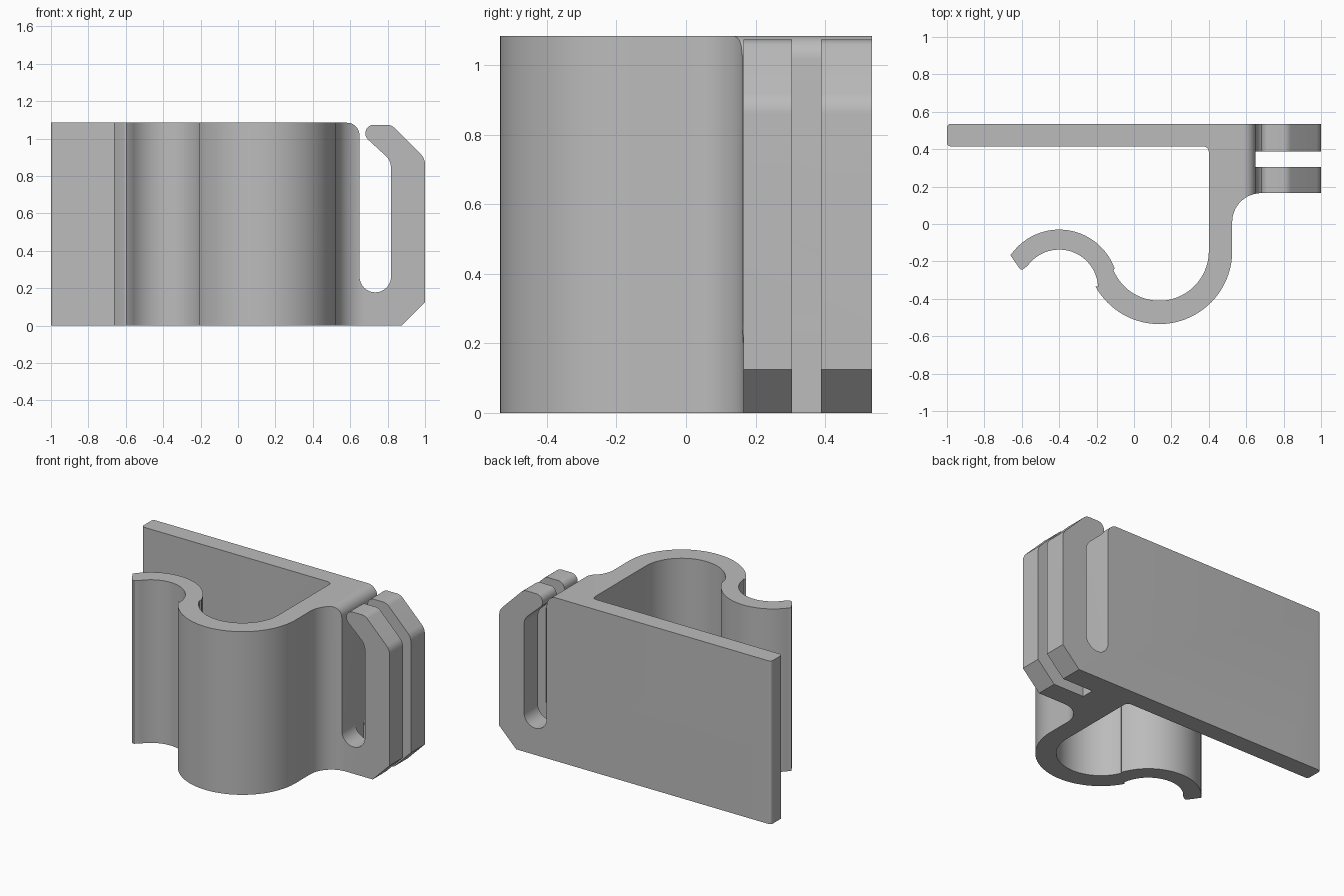
import bpy, bmesh
from math import sin, cos, radians, pi
from mathutils import Vector

if "Cube" in bpy.data.objects:
    bpy.data.objects.remove(bpy.data.objects["Cube"], do_unlink=True)

HEIGHT = 1.085


def arc(cx, cy, r, start, end, steps=24):
    """Points along a circular arc, angles in degrees."""
    angles = [radians(start + (end - start) * i / steps) for i in range(steps + 1)]
    return [(cx + r * cos(a), cy + r * sin(a)) for a in angles]


def fillet(before, corner, after, r, steps=8):
    """Round one corner with a tangent arc of radius r."""
    c = Vector(corner)
    u = (Vector(before) - c).normalized()
    v = (Vector(after) - c).normalized()
    half = u.angle(v) / 2
    centre = c + (u + v).normalized() * (r / sin(half))
    p = c + u * (r * cos(half) / sin(half)) - centre
    q = c + v * (r * cos(half) / sin(half)) - centre
    sweep = pi - 2 * half
    pts = []
    for i in range(steps + 1):
        t = i / steps
        d = (p * sin((1 - t) * sweep) + q * sin(t * sweep)) / sin(sweep)
        pts.append(tuple(centre + d))
    return pts


def prism(name, outline, low, high, place):
    """Extrude a closed outline between two levels."""
    bm = bmesh.new()
    base = bm.faces.new([bm.verts.new(place(a, b, low)) for a, b in outline])
    out = bmesh.ops.extrude_face_region(bm, geom=[base])
    shift = Vector(place(0, 0, high)) - Vector(place(0, 0, low))
    bmesh.ops.translate(bm, vec=shift,
                        verts=[v for v in out["geom"] if isinstance(v, bmesh.types.BMVert)])
    bmesh.ops.recalc_face_normals(bm, faces=bm.faces[:])
    mesh = bpy.data.meshes.new(name)
    bm.to_mesh(mesh)
    bm.free()
    obj = bpy.data.objects.new(name, mesh)
    bpy.context.collection.objects.link(obj)
    return obj


# Plan: back plate, arm, holding cup, curled lip and two hook prongs
back, plate_front, left = 0.535, 0.415, -1.0
plan = fillet((0, back), (left, back), (left, 0), 0.02)
plan += fillet((left, back), (left, plate_front), (0, plate_front), 0.02)
plan += fillet((0, plate_front), (0.4, plate_front), (0.4, 0), 0.03)
plan += arc(0.135, -0.145, 0.265, 0, -157, 40)       # cup inside
plan += arc(-0.4, -0.345, 0.315, 20, 144, 32)        # lip outside
plan += [(-0.662, -0.165), (-0.612, -0.238), (-0.604, -0.243), (-0.595, -0.243)]
plan += arc(-0.4, -0.345, 0.208, 144, 3, 32)         # lip inside
plan += arc(0.135, -0.145, 0.39, 209, 360, 48)       # cup outside
plan += arc(0.68, 0.01, 0.155, 180, 90, 16)          # blend into the hook
plan += [(1, 0.165), (1, 0.305), (0.65, 0.305), (0.65, 0.388), (1, 0.388), (1, back)]
clip = prism("clip_with_hooks", plan, 0, HEIGHT, lambda a, b, h: (a, b, h))

# Side silhouette: rounded shoulder, slot and bent hook tip
side = [(-1.1, -0.0), (-1.1, HEIGHT)]
side += arc(0.582, HEIGHT - 0.068, 0.068, 90, 0, 10)
side += arc(0.734, 0.262, 0.084, 180, 360, 20)
side += fillet((0.818, 0.3), (0.818, 0.88), (0.70, 0.998), 0.09)
side += arc(0.727, 1.028, 0.046, 225, 90, 14)
side += fillet((0.727, 1.074), (0.82, 1.074), (0.99, 0.904), 0.06)
side += fillet((0.82, 1.074), (1.0, 0.894), (1.0, 0.2), 0.08)
side += [(1.0, 0.125), (0.875, 0)]
cutter = prism("silhouette_cutter", side, -0.8, 0.8, lambda a, b, h: (a, h, b))
cutter.hide_render = True

# Keep only what lies inside the silhouette
trim = clip.modifiers.new("trim", "BOOLEAN")
trim.operation = "INTERSECT"
trim.solver = "EXACT"
trim.object = cutter
graph = bpy.context.evaluated_depsgraph_get()
mesh = bpy.data.meshes.new_from_object(clip.evaluated_get(graph))
clip.modifiers.clear()
clip.data = mesh
bpy.data.objects.remove(cutter, do_unlink=True)

# Single grey plastic
grey = bpy.data.materials.new("light_grey")
grey.use_nodes = True
colour = (0.5, 0.5, 0.5, 1)
grey.diffuse_color = colour
grey.node_tree.nodes["Principled BSDF"].inputs["Base Color"].default_value = colour
mesh.materials.clear()
mesh.materials.append(grey)

bpy.ops.object.select_all(action="DESELECT")
clip.select_set(True)
bpy.context.view_layer.objects.active = clip
bpy.ops.object.shade_smooth_by_angle(angle=radians(25))
